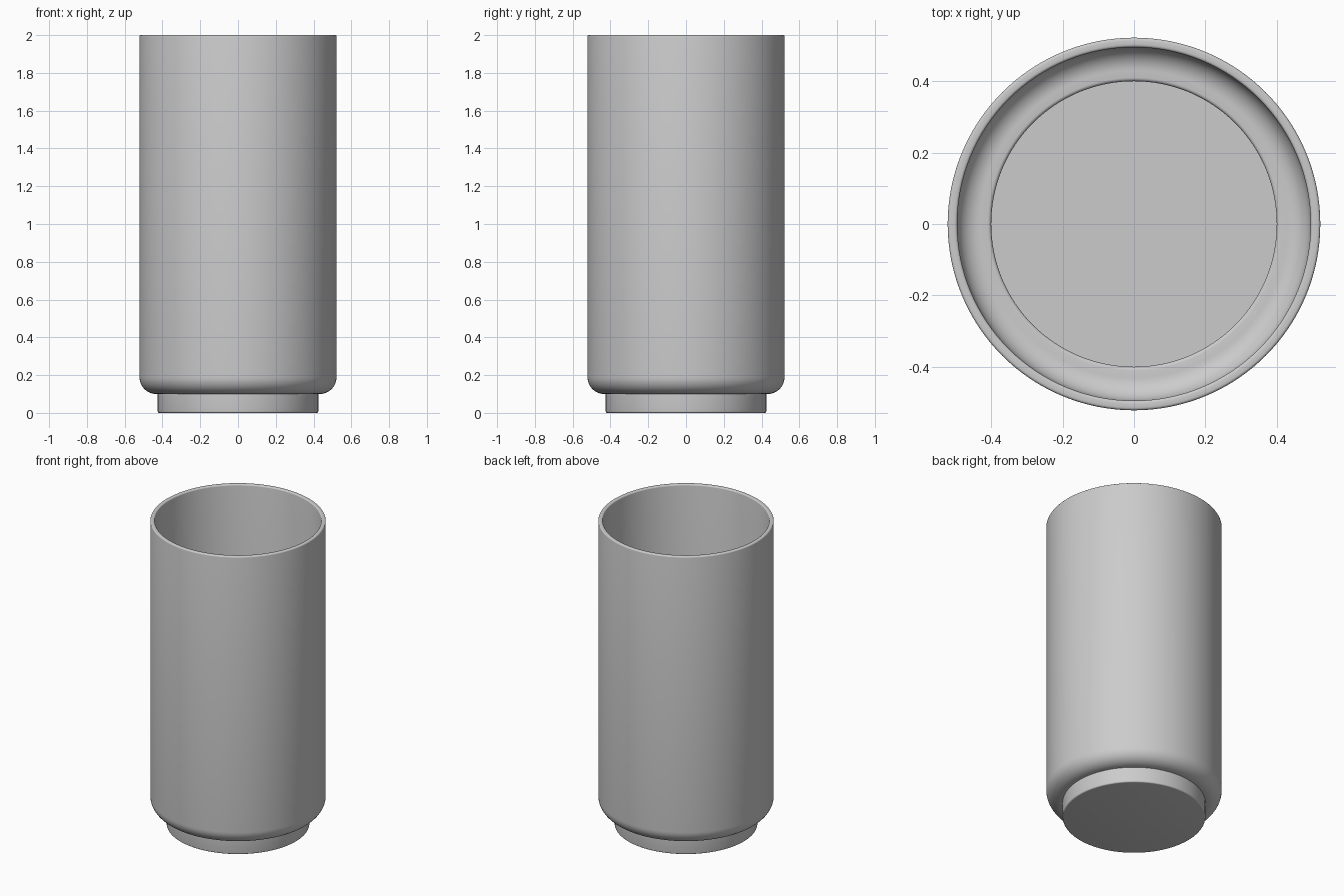
import bpy, bmesh, math

if "Cube" in bpy.data.objects:
    bpy.data.objects.remove(bpy.data.objects["Cube"])

SEGMENTS = 128
T = 0.025  # wall thickness


def arc(cx, cz, r, a0, a1, n):
    """Points of an arc in the r-z plane, angles in degrees."""
    return [(cx + r * math.cos(math.radians(a0 + (a1 - a0) * i / n)),
             cz + r * math.sin(math.radians(a0 + (a1 - a0) * i / n)))
            for i in range(n + 1)]


def lathe(name, profile):
    """Spin an r-z profile, starting and ending on the axis, into a solid."""
    bm = bmesh.new()
    verts = [bm.verts.new((r, 0, z)) for r, z in profile]
    edges = [bm.edges.new(pair) for pair in zip(verts, verts[1:])]
    bmesh.ops.spin(bm, geom=verts + edges, axis=(0, 0, 1), cent=(0, 0, 0),
                   angle=math.tau, steps=SEGMENTS, use_duplicate=False)
    bmesh.ops.remove_doubles(bm, verts=bm.verts, dist=1e-5)
    bmesh.ops.recalc_face_normals(bm, faces=bm.faces)
    mesh = bpy.data.meshes.new(name)
    bm.to_mesh(mesh)
    bm.free()
    obj = bpy.data.objects.new(name, mesh)
    bpy.context.collection.objects.link(obj)
    bpy.context.view_layer.objects.active = obj
    obj.select_set(True)
    bpy.ops.object.shade_smooth_by_angle(angle=math.radians(40))
    return obj


profile = [(0, 0)]
# Foot with a softened bottom edge
profile += arc(0.417, 0.008, 0.008, -90, 0, 4)
profile += [(0.425, 0.1)]
# Rounded shoulder and outer wall
profile += arc(0.432, 0.19, 0.09, -90, 0, 12)
# Softened rim
profile += arc(0.514, 1.992, 0.008, 0, 90, 4)
profile += arc(0.503, 1.992, 0.008, 90, 180, 4)
# Inner wall, inner shoulder and recessed floor
profile += arc(0.430, 0.19, 0.065, 0, -90, 12)
profile += arc(0.410, 0.115, 0.010, 90, 180, 4)
profile += [(0.40, T), (0, T)]
# Keep the outer radius at exactly 0.522
profile = [(min(r, 0.522), z) for r, z in profile]

lathe("cup", profile)
